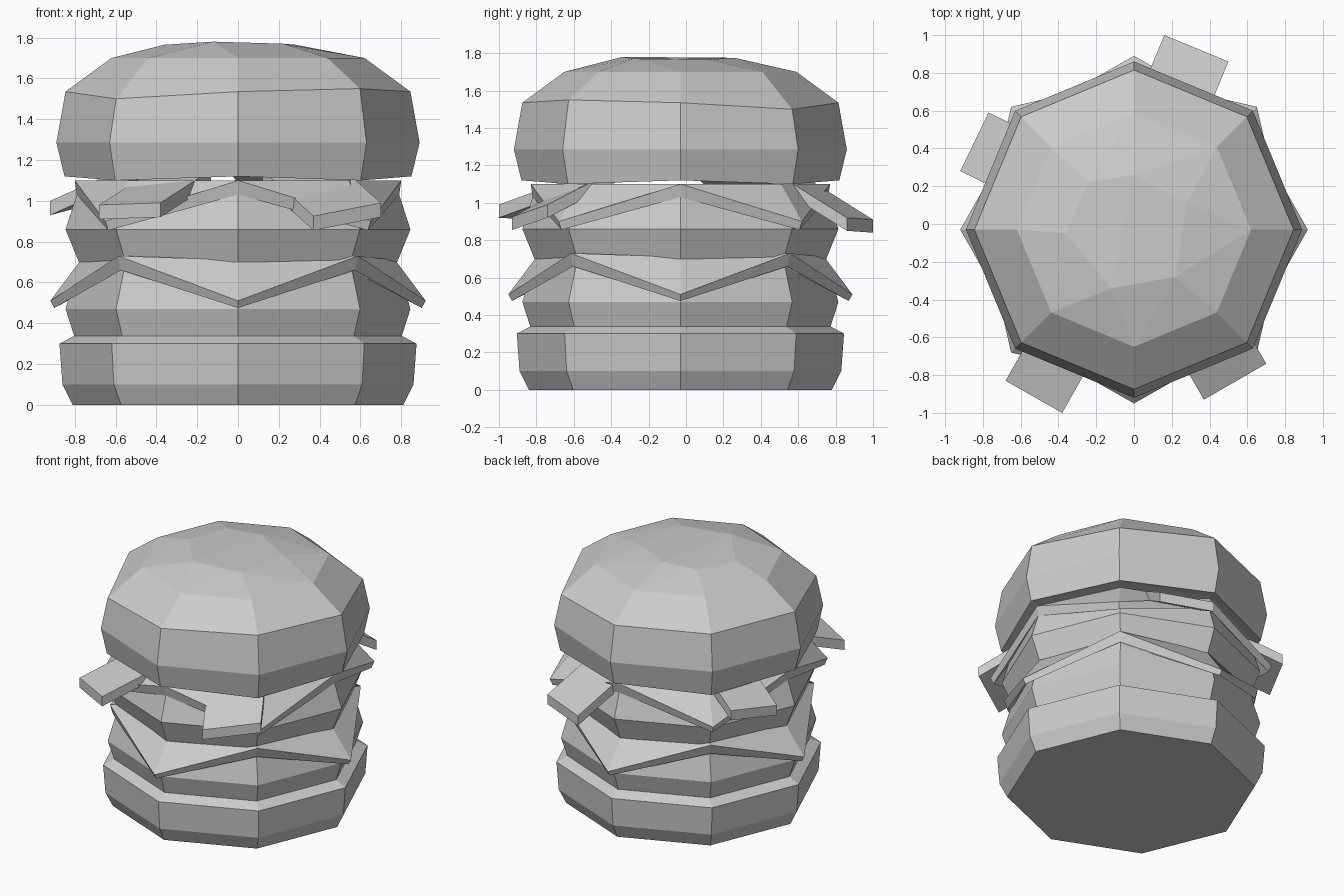
import bpy, bmesh, math
from mathutils import Vector

if "Cube" in bpy.data.objects:
    bpy.data.objects.remove(bpy.data.objects["Cube"])

CENTRE_Y = -0.03
GREY = (0.6, 0.6, 0.6, 1)
mat = bpy.data.materials.new("plain_grey")
mat.use_nodes = True
mat.diffuse_color = GREY
mat.node_tree.nodes["Principled BSDF"].inputs["Base Color"].default_value = GREY


def finish(name, bm):
    bmesh.ops.recalc_face_normals(bm, faces=bm.faces)
    mesh = bpy.data.meshes.new(name)
    bm.to_mesh(mesh)
    bm.free()
    mesh.materials.append(mat)
    obj = bpy.data.objects.new(name, mesh)
    bpy.context.collection.objects.link(obj)
    return obj


def ring(bm, r, z, r_diag=None, z_diag=None):
    """Eight vertices; the diagonal ones may have their own radius and height."""
    verts = []
    for i in range(8):
        a = i * math.pi / 4
        rad, h = r, z
        if i % 2 and r_diag is not None:
            rad, h = r_diag, z_diag
        verts.append(bm.verts.new((rad * math.cos(a), CENTRE_Y + rad * math.sin(a), h)))
    return verts


def skin(bm, rings, cap_top=True):
    """Join successive rings with quads and close the ends."""
    for low, high in zip(rings, rings[1:]):
        for i in range(8):
            j = (i + 1) % 8
            bm.faces.new((low[i], low[j], high[j], high[i]))
    bm.faces.new(rings[0][::-1])
    if cap_top:
        bm.faces.new(rings[-1])


def stack(name, profile):
    bm = bmesh.new()
    skin(bm, [ring(bm, *p) for p in profile])
    return finish(name, bm)


def slab(name, a, b, slope, length=0.5, thick=0.07):
    """Sloping strip from its two outer top corners, rising inwards."""
    a, b = Vector(a), Vector(b)
    side = b - a
    inward = Vector((-side.y, side.x, 0)).normalized()
    if inward.dot(a + b) > 0:
        inward.negate()
    step = inward * length + Vector((0, 0, slope * length))
    top = [a, b, b + step, a + step]
    bm = bmesh.new()
    up = [bm.verts.new(p) for p in top]
    down = [bm.verts.new(p - Vector((0, 0, thick))) for p in top]
    bm.faces.new(up)
    bm.faces.new(down[::-1])
    for i in range(4):
        j = (i + 1) % 4
        bm.faces.new((up[j], up[i], down[i], down[j]))
    return finish(name, bm)


# Bottom bun and patties
stack("bottom_bun", [(0.81, 0), (0.86, 0.1), (0.875, 0.3), (0.80, 0.34)])
stack("lower_patty", [(0.80, 0.33), (0.845, 0.47), (0.79, 0.66)])
stack("upper_patty", [(0.78, 0.70), (0.845, 0.86), (0.79, 1.03)])

# Cheese slices: the lower droops front, back and sides, the upper at the diagonals
stack("lower_cheese", [(0.79, 0.66, 0.78, 0.66), (0.90, 0.475, 0.81, 0.66),
                       (0.92, 0.51, 0.83, 0.73), (0.77, 0.71, 0.77, 0.73)])
stack("upper_cheese", [(0.78, 1.03, 0.78, 1.03), (0.79, 1.03, 0.90, 0.855),
                       (0.80, 1.10, 0.92, 0.90), (0.76, 1.10, 0.76, 1.10)])

# Strips poking out under the top bun
slab("back_strip", (0.16, 1.0, 0.91), (0.50, 0.86, 0.92), 0.58)
slab("front_right_strip", (-0.68, -0.83, 0.98), (-0.38, -1.0, 0.99), 0.32)
slab("front_left_strip", (0.37, -0.93, 0.925), (0.70, -0.74, 0.99), 0.45)
slab("right_strip", (-0.92, 0.28, 1.0), (-0.77, 0.59, 1.04), 0.4)

# Top bun with slightly uneven rims, closed by a faceted crown
bm = bmesh.new()
rims = [ring(bm, 0.79, 1.12), ring(bm, 0.85, 1.12, 0.85, 1.10), ring(bm, 0.89, 1.285),
        ring(bm, 0.845, 1.535), ring(bm, 0.62, 1.70)]
for i, dz in ((1, -0.035), (5, -0.035), (7, 0.015)):
    rims[3][i].co.z += dz
skin(bm, rims, cap_top=False)
finish("top_bun", bm)

bm = bmesh.new()
ring(bm, 0.62, 1.70)
for x, y, z in ((0, 0.26, 1.775), (-0.24, 0.22, 1.77), (-0.36, -0.05, 1.765),
                (-0.12, -0.34, 1.78), (0.22, -0.28, 1.77), (0.28, 0.11, 1.765)):
    bm.verts.new((x, y, z))
bmesh.ops.convex_hull(bm, input=bm.verts)
obj = finish("top_bun_crown", bm)
